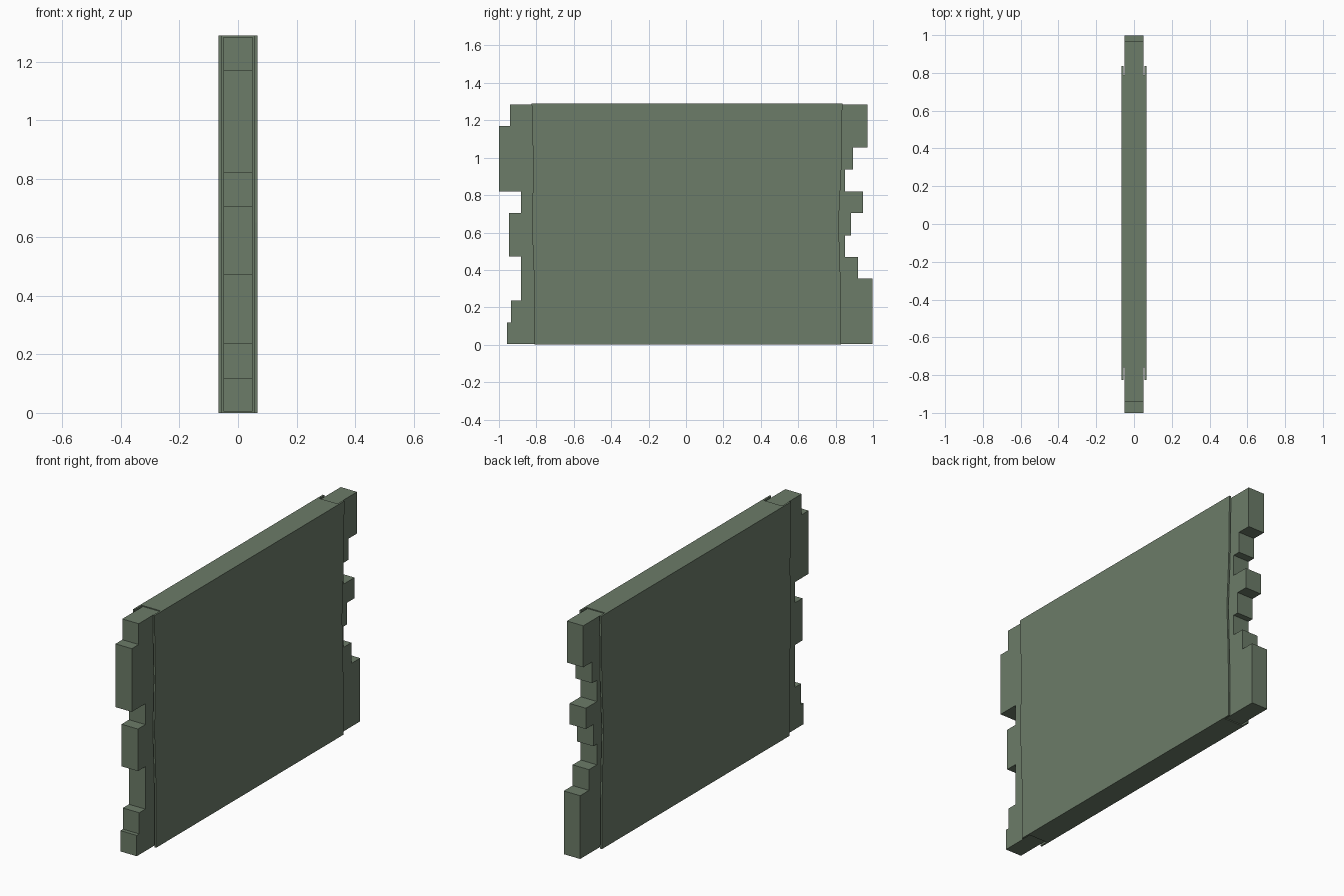
import bpy, bmesh

if "Cube" in bpy.data.objects:
    bpy.data.objects.remove(bpy.data.objects["Cube"])

CORE, GAP, OUT = 0.05, 0.056, 0.066   # half thicknesses: bricks, lip inside, lip outside
FILL_L, FILL_R = -0.76, 0.79          # where the solid middle of the wall stops


def finish(name, bm):
    bmesh.ops.recalc_face_normals(bm, faces=bm.faces)
    mesh = bpy.data.meshes.new(name)
    bm.to_mesh(mesh)
    bm.free()
    obj = bpy.data.objects.new(name, mesh)
    bpy.context.collection.objects.link(obj)
    mat = bpy.data.materials.get("wall_green") or bpy.data.materials.new("wall_green")
    mat.diffuse_color = (0.15, 0.2, 0.14, 1)
    mat.use_nodes = True
    mat.node_tree.nodes["Principled BSDF"].inputs["Base Color"].default_value = mat.diffuse_color
    mesh.materials.append(mat)
    return obj


def plaster_panel(levels):
    """Loft an H-shaped section: solid middle, thin lips reaching to wavy side edges."""
    bm = bmesh.new()
    rings = []
    for z, left, right in levels:
        half = [(OUT, left), (OUT, right), (GAP, right), (GAP, FILL_R)]
        other = [(-x, y) for x, y in reversed(half)]
        section = half + other + [(-GAP, left), (-GAP, FILL_L), (GAP, FILL_L), (GAP, left)]
        rings.append([bm.verts.new((x, y, z)) for x, y in section])
    n = len(rings[0])
    for a, b in zip(rings, rings[1:]):
        for i in range(n):
            j = (i + 1) % n
            bm.faces.new((a[i], a[j], b[j], b[i]))
    bm.faces.new(rings[0])
    bm.faces.new(rings[-1])
    return finish("plaster_panel", bm)


def brick_edge(name, inner, steps, z0=0.005):
    """Extrude a stepped side profile; steps = (top z, outer y) from the bottom up."""
    profile = [(inner, z0)]
    z = z0
    for top, y in steps:
        profile += [(y, z), (y, top)]
        z = top
    profile.append((inner, z))
    bm = bmesh.new()
    face = bm.faces.new([bm.verts.new((-CORE, y, z)) for y, z in profile])
    ext = bmesh.ops.extrude_face_region(bm, geom=[face], use_keep_orig=True)
    verts = [v for v in ext["geom"] if isinstance(v, bmesh.types.BMVert)]
    bmesh.ops.translate(bm, verts=verts, vec=(2 * CORE, 0, 0))
    return finish(name, bm)


# Wall body: (z, left edge y, right edge y)
plaster_panel([(0, -0.81, 0.83), (0.35, -0.812, 0.826), (0.65, -0.824, 0.816),
               (0.93, -0.816, 0.83), (1.29, -0.825, 0.836)])

# Broken brick ends
brick_edge("left_bricks", FILL_L,
           [(0.12, -0.957), (0.237, -0.935), (0.472, -0.882), (0.705, -0.947),
            (0.82, -0.882), (1.17, -1.0), (1.285, -0.94)])
brick_edge("right_bricks", FILL_R,
           [(0.355, 0.997), (0.47, 0.92), (0.585, 0.85), (0.705, 0.882),
            (0.82, 0.947), (0.938, 0.85), (1.055, 0.893), (1.285, 0.97)])
